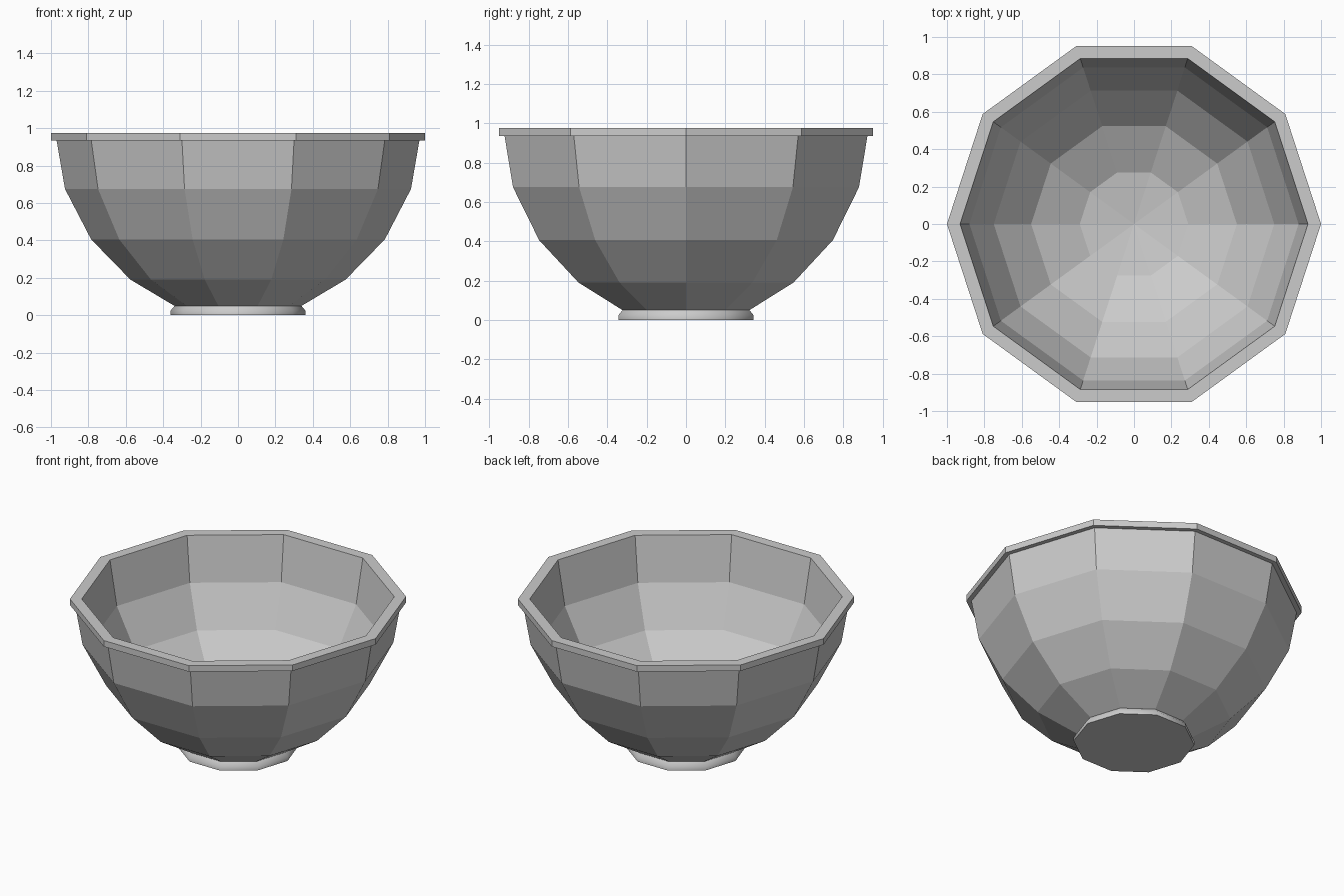
import bpy
import math

SIDES = 10

default = bpy.data.objects.get("Cube")
if default:
    bpy.data.objects.remove(default, do_unlink=True)

grey = bpy.data.materials.new("plain_grey")
grey.use_nodes = True
COLOUR = (0.6, 0.6, 0.6, 1)
grey.diffuse_color = COLOUR
grey.node_tree.nodes["Principled BSDF"].inputs["Base Color"].default_value = COLOUR


def lathe(name, profile, smooth=False):
    """Spin (radius, height) points about z; radius 0 becomes one pole vertex."""
    verts, rings, faces = [], [], []
    for r, z in profile:
        count = SIDES if r else 1
        start = len(verts)
        for i in range(count):
            a = math.tau * i / SIDES
            verts.append((r * math.cos(a), r * math.sin(a), z))
        rings.append([start + i % count for i in range(SIDES)])
    for low, high in zip(rings, rings[1:]):
        for i in range(SIDES):
            j = (i + 1) % SIDES
            corners = [low[i], low[j], high[j], high[i]]
            faces.append(list(dict.fromkeys(corners)))
    mesh = bpy.data.meshes.new(name)
    mesh.from_pydata(verts, [], faces)
    mesh.materials.append(grey)
    for p in mesh.polygons:
        p.use_smooth = smooth and abs(p.normal.z) < 0.95
    mesh.update()
    obj = bpy.data.objects.new(name, mesh)
    bpy.context.collection.objects.link(obj)
    return obj


# Bowl: outer wall, overhanging lip, inner wall, shallow floor
outer = [(0, 0.05), (0.34, 0.05), (0.575, 0.19), (0.785, 0.405),
         (0.925, 0.675), (0.97, 0.935)]
lip = [(1, 0.935), (1, 0.975), (0.93, 0.975)]
inner = [(0.88, 0.685), (0.75, 0.43), (0.55, 0.225), (0.29, 0.095), (0, 0.055)]
lathe("bowl", outer + lip + inner)

# Foot: short softened base ring with a flat underside
lathe("foot", [(0, 0), (0.36, 0), (0.36, 0.025), (0.335, 0.055)], smooth=True)
